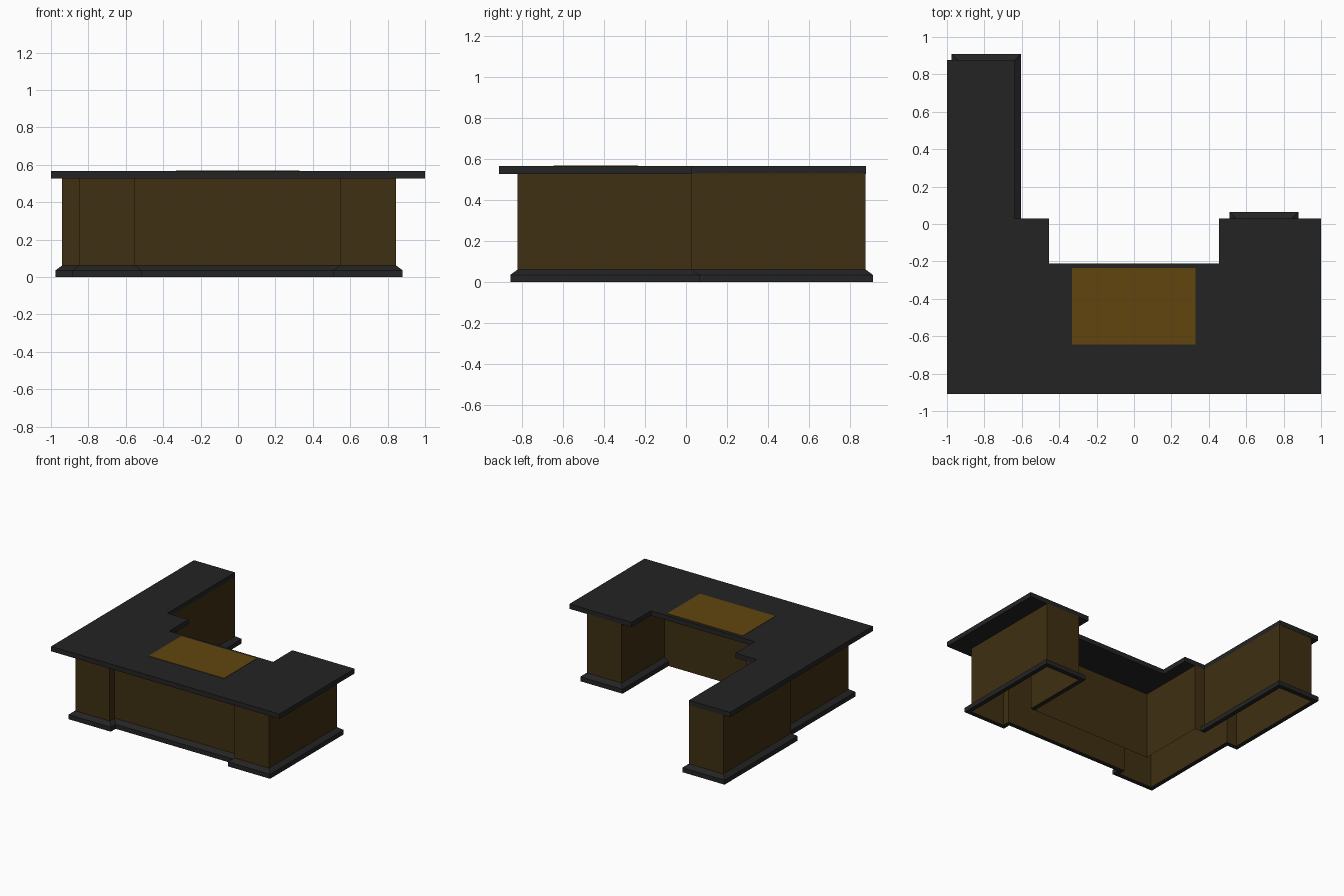
import bpy, bmesh
from mathutils import Vector

if "Cube" in bpy.data.objects:
    bpy.data.objects.remove(bpy.data.objects["Cube"])

def material(name, rgb):
    m = bpy.data.materials.new(name)
    m.diffuse_color = (*rgb, 1)
    m.use_nodes = True
    m.node_tree.nodes["Principled BSDF"].inputs["Base Color"].default_value = m.diffuse_color
    return m

WOOD = material("dark_wood", (0.050, 0.029, 0.006))
PAD = material("tan_pad", (0.120, 0.060, 0.004))
BLACK = material("charcoal", (0.0175, 0.0175, 0.0175))

def finish(bm, name, mat):
    me = bpy.data.meshes.new(name)
    bm.to_mesh(me)
    bm.free()
    me.materials.append(mat)
    ob = bpy.data.objects.new(name, me)
    bpy.context.collection.objects.link(ob)

def slab(name, outline, z0, z1, mat):
    """Outline (counter-clockwise) extruded from z0 to z1."""
    bm = bmesh.new()
    f = bm.faces.new([bm.verts.new((x, y, z0)) for x, y in outline])
    r = bmesh.ops.extrude_face_region(bm, geom=[f], use_keep_orig=True)
    vs = [g for g in r["geom"] if isinstance(g, bmesh.types.BMVert)]
    bmesh.ops.translate(bm, verts=vs, vec=(0, 0, z1 - z0))
    bmesh.ops.recalc_face_normals(bm, faces=bm.faces)
    finish(bm, name, mat)

def offset(path, d, closed):
    """Mitred offset of a path to its left side."""
    pts = [Vector(p) for p in path]
    n = len(pts)
    out = []
    for i, p in enumerate(pts):
        sides = []
        for a, b in ((i - 1, i), (i, i + 1)):
            if closed or (a >= 0 and b < n):
                e = (pts[b % n] - pts[a % n]).normalized()
                sides.append(Vector((-e.y, e.x)))
        m = sides[0] if len(sides) == 1 else (sides[0] + sides[1]) / (1 + sides[0].dot(sides[1]))
        out.append(p + m * d)
    return out

def sweep(name, path, profile, closed, mat):
    """Sweep (offset, height) profile points along a plan path."""
    bm = bmesh.new()
    rows = [[bm.verts.new((p.x, p.y, z)) for p in offset(path, d, closed)] for d, z in profile]
    n = len(path)
    for lo, hi in zip(rows, rows[1:]):
        for i in range(n if closed else n - 1):
            j = (i + 1) % n
            bm.faces.new((lo[i], hi[i], hi[j], lo[j]))
    finish(bm, name, mat)

# plan of the cabinet, clockwise, starting in the knee space
skirted = [(0.545, -0.51), (0.545, 0.03), (0.845, 0.03), (0.845, -0.82),
           (0.545, -0.82), (0.545, -0.76), (-0.55, -0.76), (-0.55, -0.82),
           (-0.85, -0.82), (-0.85, 0.03), (-0.94, 0.03), (-0.94, 0.875),
           (-0.64, 0.875), (-0.64, 0.03)]
plan = skirted + [(-0.55, 0.03), (-0.55, -0.51)]

# hollow cabinet walls, open underneath
sweep("cabinet_walls", plan, [(0, 0), (0, 0.53)], True, WOOD)

# bevelled skirting; none on the left side of the knee space
sweep("skirting", skirted, [(0, 0), (0.035, 0), (0.035, 0.036), (0, 0.062)], False, BLACK)

# desk top
slab("desk_top", [(-1, -0.91), (1, -0.91), (1, 0.03), (0.455, 0.03), (0.455, -0.21),
                  (-0.455, -0.21), (-0.455, 0.03), (-0.64, 0.03), (-0.64, 0.877), (-1, 0.877)],
     0.528, 0.566, BLACK)

# writing pad
slab("writing_pad", [(-0.332, -0.645), (0.33, -0.645), (0.33, -0.235), (-0.332, -0.235)],
     0.565, 0.569, PAD)
